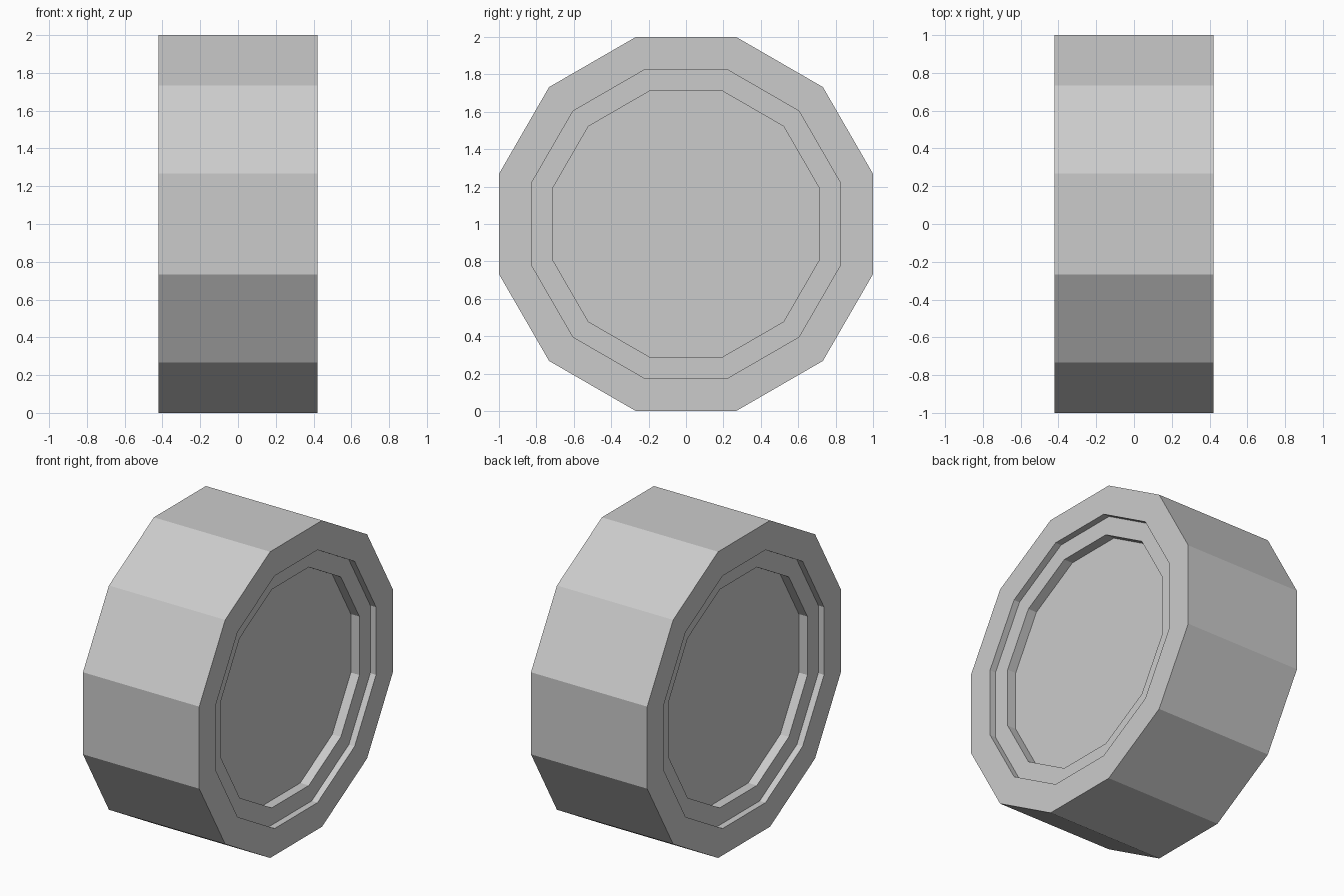
import bpy, bmesh, math

if "Cube" in bpy.data.objects:
    bpy.data.objects.remove(bpy.data.objects["Cube"])

SIDES = 12
HALF_WIDTH = 0.42

# (x, apothem) rings on one side: tread edge, outer lip, step, hub recess
right_half = [
    (HALF_WIDTH, 1.0),
    (HALF_WIDTH, 0.825),
    (HALF_WIDTH - 0.042, 0.825),
    (HALF_WIDTH - 0.042, 0.713),
    (HALF_WIDTH - 0.104, 0.713),
]
# Mirror the profile so both faces of the wheel match
profile = [(-x, a) for x, a in reversed(right_half)] + right_half

bm = bmesh.new()


def ring(x, apothem):
    """Twelve-sided ring around the x axis with a flat on the ground."""
    r = apothem / math.cos(math.pi / SIDES)
    angles = [2 * math.pi * (i + 0.5) / SIDES for i in range(SIDES)]
    return [bm.verts.new((x, r * math.cos(t), 1 + r * math.sin(t))) for t in angles]


rings = [ring(x, a) for x, a in profile]

# Tread and stepped walls
for a, b in zip(rings, rings[1:]):
    for i in range(SIDES):
        j = (i + 1) % SIDES
        bm.faces.new((a[i], a[j], b[j], b[i]))

# Hub discs
bm.faces.new(rings[0])
bm.faces.new(rings[-1])
bmesh.ops.recalc_face_normals(bm, faces=bm.faces)

mesh = bpy.data.meshes.new("wheel")
bm.to_mesh(mesh)
bm.free()
wheel = bpy.data.objects.new("wheel", mesh)
bpy.context.collection.objects.link(wheel)
